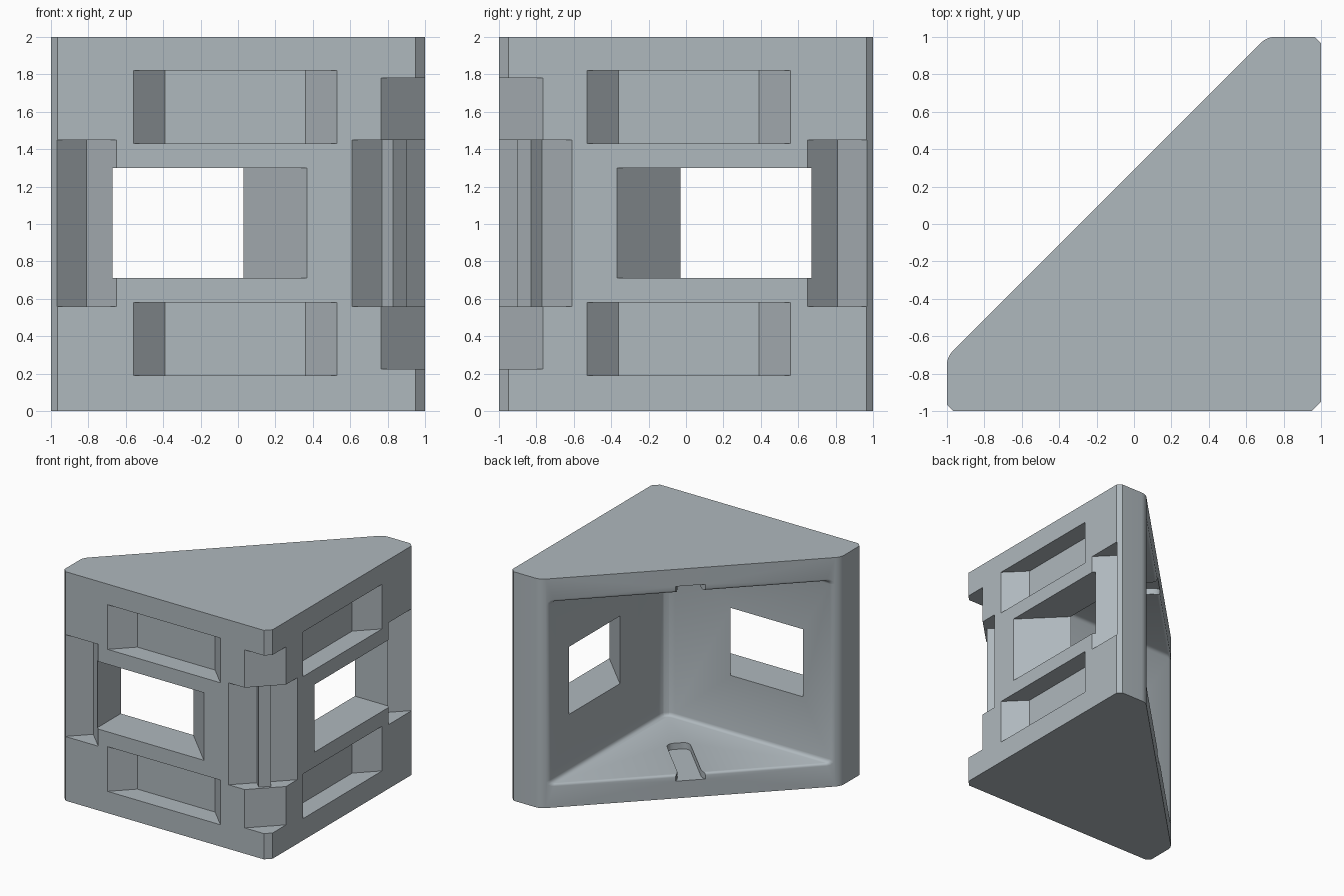
import bpy, bmesh, math
from mathutils import Vector

if "Cube" in bpy.data.objects:
    bpy.data.objects.remove(bpy.data.objects["Cube"], do_unlink=True)

HYP = 0.29           # slanted back face lies on y = x + HYP
WALL = 0.66          # inner wall distance from the centre
FLOOR, CEIL = 0.205, 1.795

grey = bpy.data.materials.new("blue_grey")
grey.use_nodes = True
colour = (0.43, 0.48, 0.51, 1)
grey.diffuse_color = colour
grey.node_tree.nodes["Principled BSDF"].inputs["Base Color"].default_value = colour


def swap(pts):
    """Mirror a plan across the block's diagonal symmetry plane."""
    return [(-y, -x) for x, y in pts]


def arc(a, c, b, n=5):
    """Rounded corner from a to b with control point c."""
    a, b, c = Vector(a), Vector(b), Vector(c)
    return [tuple(a * (1 - t) ** 2 + c * 2 * t * (1 - t) + b * t * t)
            for t in (i / n for i in range(n + 1))]


def prism(name, pts, z0, z1):
    bm = bmesh.new()
    base = bm.faces.new([bm.verts.new((x, y, z0)) for x, y in pts])
    top = bmesh.ops.extrude_face_region(bm, geom=[base])["geom"]
    for v in top:
        if isinstance(v, bmesh.types.BMVert):
            v.co.z = z1
    bmesh.ops.recalc_face_normals(bm, faces=bm.faces)
    mesh = bpy.data.meshes.new(name)
    bm.to_mesh(mesh)
    bm.free()
    ob = bpy.data.objects.new(name, mesh)
    bpy.context.collection.objects.link(ob)
    mesh.materials.append(grey)
    return ob


def bevel(ob, test, width, segments):
    bm = bmesh.new()
    bm.from_mesh(ob.data)
    edges = [e for e in bm.edges if len(e.link_faces) == 2
             and e.calc_face_angle() > 0.3 and all(test(v.co) for v in e.verts)]
    bmesh.ops.bevel(bm, geom=edges, offset=width, offset_type='OFFSET',
                    segments=segments, profile=0.5, affect='EDGES')
    bm.to_mesh(ob.data)
    bm.free()


def cut(cutter):
    cutter.hide_render = True
    mod = block.modifiers.new("cut", 'BOOLEAN')
    mod.operation, mod.solver, mod.object = 'DIFFERENCE', 'EXACT', cutter
    bpy.context.view_layer.objects.active = block
    bpy.ops.object.modifier_apply(modifier=mod.name)
    bpy.data.objects.remove(cutter, do_unlink=True)


# Triangular block with chamfered and rounded corners
t = 0.045
k = t * math.sqrt(0.5)
end = arc((-1, HYP - 1 - t), (-1, HYP - 1), (-1 + k, HYP - 1 + k))
outline = [(0.95, -1), (-0.965, -1), (-1, -0.965)] + end
outline += [p for p in reversed(swap(outline))]
block = prism("corner_block", outline, 0, 2)

# Hollow behind the two walls, open on the slanted face
r = 0.09
corner = arc((WALL, r - WALL), (WALL, -WALL), (WALL - r, -WALL), 6)
hollow = prism("hollow_cutter",
               [(WALL, 1.4)] + corner + [(-1.4, -WALL), (-1.4, 1.4)], FLOOR, CEIL)
bevel(hollow, lambda c: (c.z < FLOOR + 0.01 or c.z > CEIL - 0.01)
      and (c.x > WALL - r - 0.01 or c.y < r - WALL + 0.01)
      and not (c.x < -1.3 and c.y > 1.3), 0.03, 3)
cut(hollow)

# Softened lip around the opening
bevel(block, lambda c: abs(c.y - c.x - HYP) < 0.002 and 0.1 < c.z < 1.9, 0.02, 3)

# Shallow slots in the hollow's floor and ceiling, along the diagonal
half = ([(-0.1, 0.12), (0, 0.12), (0.02, 0.105), (0.06, 0.095)]
        + arc((0.52, 0.095), (0.587, 0.095), (0.587, 0.03)))
slot = half + [(s, -w) for s, w in reversed(half)]
q = math.sqrt(0.5)
slot = [(-HYP / 2 + (s + w) * q, HYP / 2 + (w - s) * q) for s, w in slot]
cut(prism("floor_slot_cutter", slot, 0.15, 0.35))
cut(prism("ceiling_slot_cutter", slot, 1.65, 1.85))

# Outer corner recess, then the deeper middle groove around a rib
cut(prism("corner_recess_cutter",
          [(0.665, -1.1), (1.1, -0.665), (1.1, -1.1)], 0.225, 1.78))
rib = [(0.51, -1.1), (0.77, -0.84), (0.83, -0.9)]
cut(prism("rib_groove_cutter",
          rib + list(reversed(swap(rib))) + [(1.1, -1.1)], 0.56, 1.45))

# Openings shared by both walls
window = [(-0.67, -1.1), (-0.67, -0.6), (-0.03, -0.6), (0.47, -1.1)]
pocket = [(-0.66, -1.1), (-0.39, -0.83), (0.36, -0.83), (0.63, -1.1)]
groove = [(-1.07, -1.1), (-0.81, -0.84), (-0.55, -1.1)]
for side in (list, swap):
    cut(prism("groove_cutter", side(groove), 0.56, 1.45))
    cut(prism("window_cutter", side(window), 0.71, 1.30))
    for low in (0.19, 1.43):
        cut(prism("pocket_cutter", side(pocket), low, low + 0.39))

bpy.ops.object.select_all(action='DESELECT')
block.select_set(True)
bpy.context.view_layer.objects.active = block
bpy.ops.object.shade_smooth_by_angle(angle=math.radians(32))
